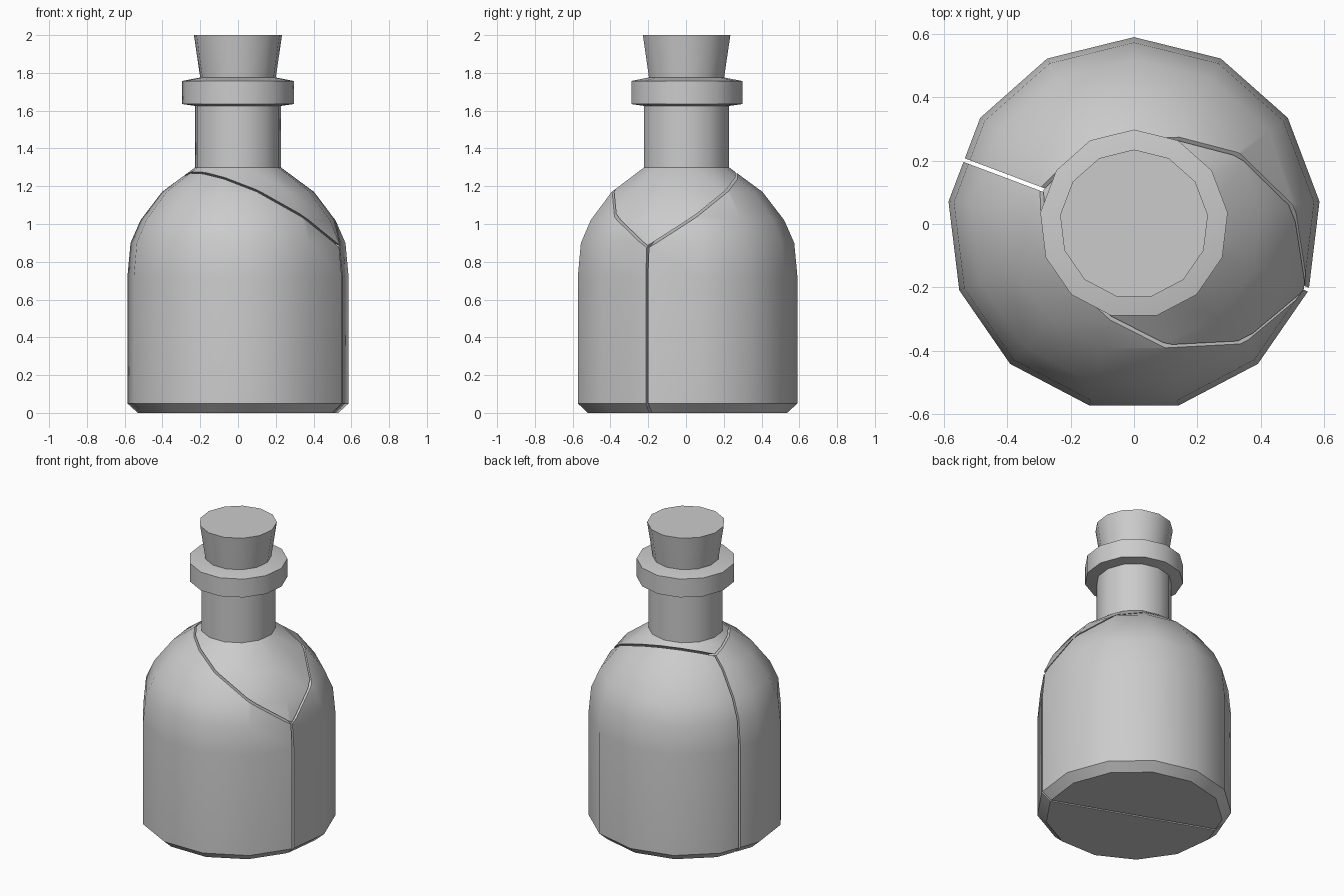
import bpy, bmesh, math
from mathutils import Vector

cube = bpy.data.objects.get("Cube")
if cube:
    bpy.data.objects.remove(cube)

SIDES = 13
GAP = 0.012

grey = bpy.data.materials.new("plain grey")
grey.use_nodes = True
colour = (0.6, 0.6, 0.6, 1)
grey.diffuse_color = colour
grey.node_tree.nodes["Principled BSDF"].inputs["Base Color"].default_value = colour


def lathe(profile):
    """Closed solid turned from (radius, height) points, bottom to top."""
    bm = bmesh.new()
    rings = []
    for r, z in profile:
        angles = [math.pi / 2 + math.tau * i / SIDES for i in range(SIDES)]
        rings.append([bm.verts.new((r * math.cos(a), r * math.sin(a), z)) for a in angles])
    for low, high in zip(rings, rings[1:]):
        for i in range(SIDES):
            j = (i + 1) % SIDES
            bm.faces.new((low[i], low[j], high[j], high[i]))
    bm.faces.new(rings[0][::-1])
    bm.faces.new(rings[-1])
    return bm


def cut(bm, point, normal):
    """Keep the side behind the normal, less half the crack, and cap it."""
    n = Vector(normal).normalized()
    geom = bm.verts[:] + bm.edges[:] + bm.faces[:]
    bmesh.ops.bisect_plane(bm, geom=geom, plane_co=Vector(point) - n * GAP / 2,
                           plane_no=n, clear_outer=True)
    rim = [e for e in bm.edges if e.is_boundary]
    bmesh.ops.holes_fill(bm, edges=rim, sides=0)


def finish(bm, name):
    bmesh.ops.recalc_face_normals(bm, faces=bm.faces[:])
    mesh = bpy.data.meshes.new(name)
    bm.to_mesh(mesh)
    bm.free()
    mesh.materials.append(grey)
    obj = bpy.data.objects.new(name, mesh)
    bpy.context.collection.objects.link(obj)
    bpy.ops.object.select_all(action='DESELECT')
    obj.select_set(True)
    bpy.context.view_layer.objects.active = obj
    bpy.ops.object.shade_smooth_by_angle(angle=math.radians(32))


bottle = [(0.535, 0), (0.59, 0.05), (0.59, 0.72), (0.573, 0.9), (0.52, 1.02),
          (0.405, 1.17), (0.228, 1.3), (0.228, 1.625), (0.298, 1.635),
          (0.298, 1.757), (0.205, 1.775)]

# Crack planes, each normal pointing out of the lower shard it bounds
centre = (0, 0, 1.108)
front_slope = Vector((0.545, 0.318, 1))
back_slope = Vector((0.195, -0.611, 1))
upright = Vector((0.352, 0.936, 0))

# Body shards: front and back halves under a cracked-off top
for name, slope, side in (("front_shard", front_slope, upright),
                          ("back_shard", back_slope, -upright)):
    shard = lathe(bottle)
    cut(shard, centre, side)
    cut(shard, centre, slope)
    finish(shard, name)

# Shoulder, neck and lip shard
top = lathe(bottle)
cut(top, centre, -front_slope)
cut(top, centre, -back_slope)
finish(top, "neck_shard")

# Tapered stopper
finish(lathe([(0.19, 1.7), (0.201, 1.77), (0.235, 2.0)]), "stopper")
